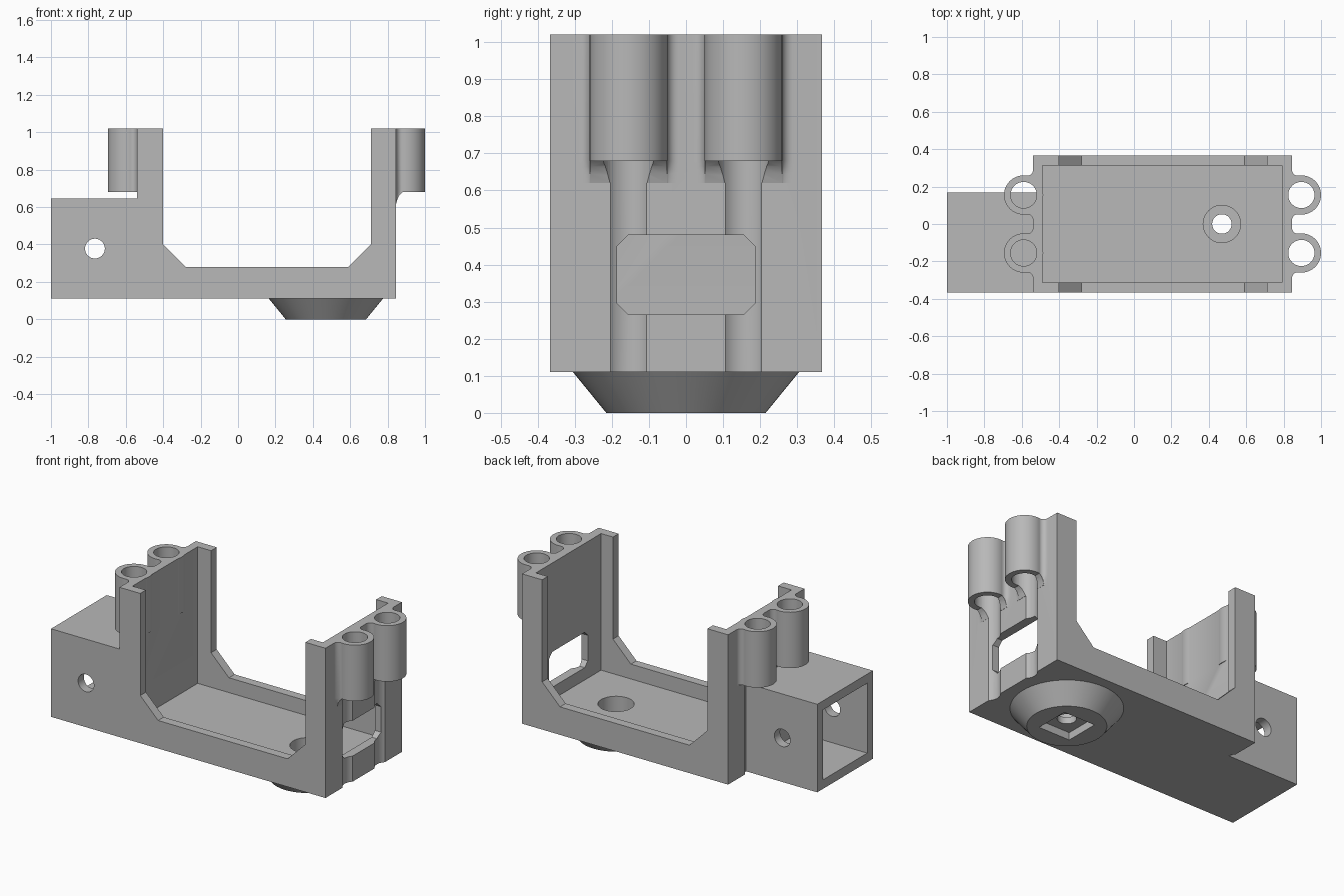
import bpy
import math

if "Cube" in bpy.data.objects:
    bpy.data.objects.remove(bpy.data.objects["Cube"], do_unlink=True)

grey = bpy.data.materials.new("plain_grey")
grey.use_nodes = True
colour = (0.48, 0.48, 0.48, 1)
grey.diffuse_color = colour
grey.node_tree.nodes["Principled BSDF"].inputs["Base Color"].default_value = colour


def loft(name, rings):
    """Closed solid through rings that all have the same point count."""
    n = len(rings[0])
    verts = [p for ring in rings for p in ring]
    faces = [tuple(range(n))[::-1], tuple(range(len(verts) - n, len(verts)))]
    for r in range(len(rings) - 1):
        for i in range(n):
            j = (i + 1) % n
            faces.append((r * n + i, r * n + j, r * n + n + j, r * n + n + i))
    mesh = bpy.data.meshes.new(name)
    mesh.from_pydata(verts, [], faces)
    mesh.materials.append(grey)
    obj = bpy.data.objects.new(name, mesh)
    bpy.context.collection.objects.link(obj)
    bpy.context.view_layer.objects.active = obj
    bpy.ops.object.select_all(action="DESELECT")
    obj.select_set(True)
    bpy.ops.object.mode_set(mode="EDIT")
    bpy.ops.mesh.select_all(action="SELECT")
    bpy.ops.mesh.normals_make_consistent(inside=False)
    bpy.ops.object.mode_set(mode="OBJECT")
    return obj


def box(name, x0, x1, y0, y1, z0, z1):
    ring = [(x0, y0), (x1, y0), (x1, y1), (x0, y1)]
    return loft(name, [[(x, y, z) for x, y in ring] for z in (z0, z1)])


def rod(name, x, y, z0, z1, r0, r1=None, sides=48):
    rings = []
    for z, r in ((z0, r0), (z1, r1 or r0)):
        rings.append([(x + r * math.cos(i * math.tau / sides),
                       y + r * math.sin(i * math.tau / sides), z) for i in range(sides)])
    return loft(name, rings)


def combine(target, other, operation):
    mod = target.modifiers.new(operation.lower(), "BOOLEAN")
    mod.operation = operation
    mod.solver = "EXACT"
    mod.object = other
    bpy.context.view_layer.objects.active = target
    bpy.ops.object.modifier_apply(modifier=mod.name)
    bpy.data.objects.remove(other, do_unlink=True)


def add(other):
    combine(bracket, other, "UNION")


def cut(other):
    combine(bracket, other, "DIFFERENCE")


LEFT, RIGHT, HALF = -0.54, 0.845, 0.367
BASE, TOP = 0.11, 1.02
TUBE_Y, TUBE_R, HOLE_R, TUBE_OUT, FILLET = 0.155, 0.105, 0.07, 0.05, 0.03

# Main cradle with chamfered side openings and inner pocket
bracket = box("bracket", LEFT, RIGHT, -HALF, HALF, BASE, TOP)
opening = [(-0.4, 1.2), (-0.4, 0.4), (-0.28, 0.28), (0.59, 0.28), (0.71, 0.4), (0.71, 1.2)]
cut(loft("side_opening", [[(x, y, z) for x, z in opening] for y in (-1, 1)]))
cut(box("pocket", -0.49, 0.79, -0.313, 0.313, 0.19, 1.2))


def neck_profile():
    """Wall-to-tube web with concave fillets, as (outward, sideways) points."""
    reach = TUBE_R + FILLET
    rise = TUBE_OUT - FILLET
    side = math.sqrt(reach ** 2 - rise ** 2)
    end = math.atan2(-side, rise)
    arc = []
    for i in range(9):
        a = -math.pi + (end + math.pi) * i / 8
        arc.append((FILLET + FILLET * math.cos(a), side + FILLET * math.sin(a)))
    half = [(-0.02, side)] + arc
    return half + [(d, -s) for d, s in reversed(half)]


# Tubes on both end walls
for wall, out in ((LEFT, -1), (RIGHT, 1)):
    for y in (-TUBE_Y, TUBE_Y):
        layers = [(0.68, 1), (TOP, 1)]
        if out > 0:
            layers = [(0.62, 0.03), (0.645, 0.25), (0.665, 0.55)] + layers
        web = loft("tube_web", [[(wall + out * (d * k if d > 0 else d), y + s, z)
                                 for d, s in neck_profile()] for z, k in layers])
        add(web)
        x = wall + out * TUBE_OUT
        add(rod("tube", x, y, 0.68, TOP, TUBE_R))

# Tube bores, carried down the walls as grooves
for x in (LEFT - TUBE_OUT, RIGHT + TUBE_OUT):
    for y in (-TUBE_Y, TUBE_Y):
        cut(rod("bore", x, y, 0.05, 1.1, HOLE_R))

# Window in the right-hand wall
w, c, z0, z1 = 0.186, 0.03, 0.265, 0.48
window = [(-w + c, z0), (w - c, z0), (w, z0 + c), (w, z1 - c),
          (w - c, z1), (-w + c, z1), (-w, z1 - c), (-w, z0 + c)]
cut(loft("window", [[(x, y, z) for y, z in window] for x in (0.75, 0.95)]))

# Hollow box arm with a cross pin hole
add(box("box_arm", -1, -0.515, -HALF, 0.168, BASE, 0.645))
cut(box("arm_hollow", -1.1, LEFT, -HALF + 0.055, 0.113, BASE + 0.055, 0.59))
circle = [i * math.tau / 40 for i in range(40)]
cut(loft("pin_hole", [[(-0.765 + 0.053 * math.cos(a), y, 0.378 + 0.053 * math.sin(a))
                       for a in circle] for y in (-0.6, 0.6)]))

# Conical foot with stepped screw hole and square nut recess
FOOT_X = 0.47
add(rod("foot", FOOT_X, 0, 0, BASE + 0.01, 0.215, 0.313, 64))
cut(rod("screw_head_bore", FOOT_X, 0, 0.085, 0.3, 0.1))
cut(rod("screw_hole", FOOT_X, 0, -0.1, 0.3, 0.052))
cut(box("nut_recess", FOOT_X - 0.105, FOOT_X + 0.105, -0.105, 0.105, -0.1, 0.045))

bpy.ops.object.select_all(action="DESELECT")
bracket.select_set(True)
bpy.context.view_layer.objects.active = bracket
bpy.ops.object.shade_smooth_by_angle(angle=math.radians(25))
